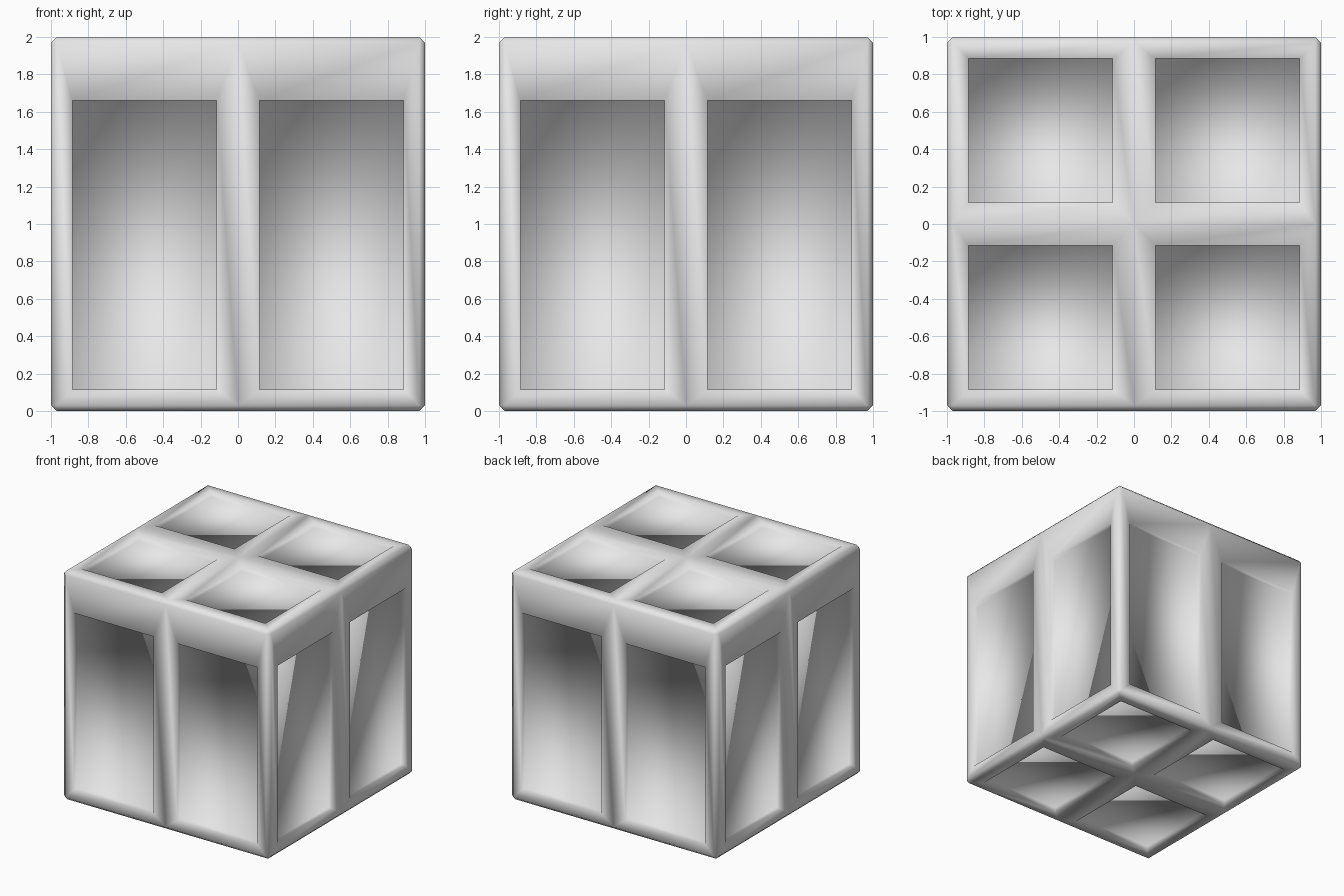
import bpy, bmesh
from mathutils import Vector

old = bpy.data.objects.get("Cube")
if old:
    bpy.data.objects.remove(old, do_unlink=True)

RIM = 0.115      # frame width around each panel
DEPTH = 0.045    # panel recess
WINDOW_TOP = 1.66

grey = bpy.data.materials.new("light_grey")
grey.use_nodes = True
grey.diffuse_color = (0.8, 0.8, 0.8, 1)
grey.node_tree.nodes["Principled BSDF"].inputs["Base Color"].default_value = grey.diffuse_color

# Block, halved along x and y
bm = bmesh.new()
bmesh.ops.create_cube(bm, size=2)
bmesh.ops.translate(bm, verts=bm.verts, vec=(0, 0, 1))
for axis in (Vector((1, 0, 0)), Vector((0, 1, 0))):
    bmesh.ops.bisect_plane(bm, geom=bm.verts[:] + bm.edges[:] + bm.faces[:],
                           plane_co=(0, 0, 0), plane_no=axis)
bm.normal_update()

# Outer edges of the block, to be rounded later
outer = [e for e in bm.edges if e.calc_face_angle(0) > 1]

# Framed panels on every side
panels = bm.faces[:]
bmesh.ops.inset_individual(bm, faces=panels, thickness=RIM, use_even_offset=True)
bm.normal_update()
for panel in panels:
    if abs(panel.normal.z) < 0.5:
        for v in panel.verts:
            v.co.z = min(v.co.z, WINDOW_TOP)

# Recess the panels
recessed = bmesh.ops.extrude_discrete_faces(bm, faces=panels)["faces"]
for panel in recessed:
    panel.normal_update()
    bmesh.ops.translate(bm, verts=panel.verts, vec=panel.normal * -DEPTH)

# Soften the outer edges
bmesh.ops.bevel(bm, geom=outer, offset=0.03, segments=1, affect='EDGES',
                profile=0.5, clamp_overlap=True)
bm.normal_update()
for face in bm.faces:
    face.smooth = True

mesh = bpy.data.meshes.new("panelled_crate")
bm.to_mesh(mesh)
bm.free()
mesh.materials.append(grey)
crate = bpy.data.objects.new("panelled_crate", mesh)
bpy.context.collection.objects.link(crate)
